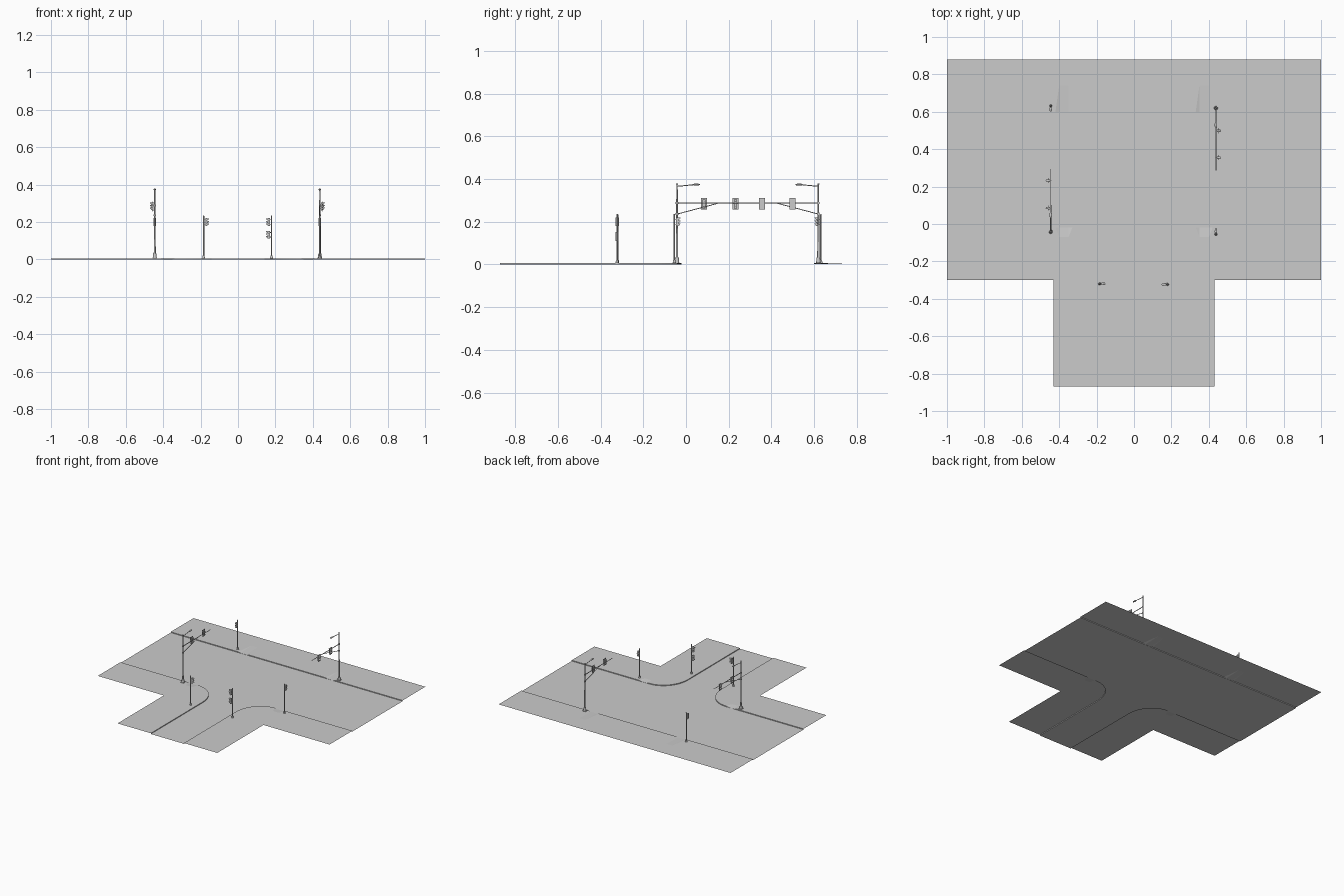
import bpy, bmesh, math
from mathutils import Vector, Matrix

if "Cube" in bpy.data.objects:
    bpy.data.objects.remove(bpy.data.objects["Cube"])

H = 0.006      # pavement height above the road


def finish(name, bm, smooth=False):
    me = bpy.data.meshes.new(name)
    bm.to_mesh(me)
    bm.free()
    ob = bpy.data.objects.new(name, me)
    bpy.context.collection.objects.link(ob)
    if smooth:
        bpy.context.view_layer.objects.active = ob
        ob.select_set(True)
        bpy.ops.object.shade_smooth_by_angle(angle=math.radians(40))
        ob.select_set(False)
    return ob


def sheet(name, faces):
    """Open surface from polygons, normals turned upward."""
    bm = bmesh.new()
    for pts in faces:
        f = bm.faces.new([bm.verts.new(p) for p in pts])
        f.normal_update()
        if f.normal.z < 0:
            f.normal_flip()
    bmesh.ops.triangulate(bm, faces=[f for f in bm.faces if len(f.verts) > 4])
    bmesh.ops.remove_doubles(bm, verts=bm.verts, dist=1e-5)
    return finish(name, bm)


def tube(bm, a, b, r1, r2=None, n=12):
    a, b = Vector(a), Vector(b)
    d = b - a
    m = Matrix.Translation((a + b) / 2) @ d.to_track_quat('Z', 'Y').to_matrix().to_4x4()
    bmesh.ops.create_cone(bm, cap_ends=True, segments=n, radius1=r1,
                          radius2=r1 if r2 is None else r2, depth=d.length, matrix=m)


def box(bm, c, s):
    bmesh.ops.create_cube(bm, size=1, matrix=Matrix.Translation(c) @ Matrix.Diagonal((*s, 1)))


def rect(x0, x1, y0, y1, z):
    return [(x0, y0, z), (x1, y0, z), (x1, y1, z), (x0, y1, z)]


def ramp(s, y, back):
    """Sloped kerb cut with two flared sides."""
    a, b, c, d = [(s * x, y) for x in (0.33, 0.35, 0.40, 0.42)]
    e, f = (s * 0.35, back, H), (s * 0.40, back, H)
    lo = 0.001
    return [[(*b, lo), (*c, lo), f, e], [(*a, H), (*b, lo), e], [(*c, lo), (*d, H), f]]


def kerb(path):
    return [[p, q, (q[0], q[1], 0), (p[0], p[1], 0)] for p, q in zip(path, path[1:])]


# Road surface and the two front pavements
N = 16
arc = [(0.33 - 0.187 * math.cos(t), -0.23 + 0.21 * math.sin(t))
       for t in [i * math.pi / 2 / N for i in range(N + 1)]]
edge = [(0.143, -0.87)] + arc
road = [(-x, y, 0) for x, y in reversed(edge)] + [(x, y, 0) for x, y in edge]
road = [(-1, -0.02, 0)] + road + [(1, -0.02, 0), (1, 0.6, 0), (-1, 0.6, 0)]
sheet("road", [road])

for s, side in ((-1, "left"), (1, "right")):
    outline = [(1, -0.3), (0.43, -0.3), (0.43, -0.87)] + edge + \
              [(0.35, -0.07), (0.40, -0.07), (0.42, -0.02), (1, -0.02)]
    sheet(f"{side}_pavement", [[(s * x, y, H) for x, y in outline]] + ramp(s, -0.02, -0.07))
    path = [(s * x, y, H) for x, y in edge]
    path += [(s * x, -0.02, z) for x, z in ((0.35, 0.001), (0.40, 0.001), (0.42, H), (1, H))]
    ob = sheet(f"{side}_kerb", kerb(path))

# Back pavement with two kerb cuts
half = [(0.33, 0.6), (0.35, 0.74), (0.40, 0.74), (0.42, 0.6), (1, 0.6), (1, 0.88)]
back = [(x, y, H) for x, y in half] + [(-x, y, H) for x, y in reversed(half)]
sheet("back_pavement", [back] + ramp(1, 0.6, 0.74) + ramp(-1, 0.6, 0.74))
hp = [(0.33, H), (0.35, 0.001), (0.40, 0.001), (0.42, H), (1, H)]
sheet("back_kerb", kerb([(-x, 0.6, z) for x, z in reversed(hp)] + [(x, 0.6, z) for x, z in hp]))

# Painted road markings
Z = 0.0004
stripes = []
for i in range(14):
    y = 0.01 + i * 0.042
    for s in (-1, 1):
        stripes.append(rect(s * 0.41, s * 0.33, y, y + 0.02, Z))
for i in range(6):
    x = -0.115 + i * 0.042
    stripes.append(rect(x, x + 0.02, -0.29, -0.22, Z))
sheet("crosswalk_stripes", stripes)
lanes = []
for s in (-1, 1):
    for y in (0.283, 0.293):
        lanes.append(rect(s * 0.47, s * 1.0, y, y + 0.004, Z))
    for i in range(4):
        x = 0.50 + i * 0.13
        for y in (0.134, 0.438):
            lanes.append(rect(s * x, s * (x + 0.06), y, y + 0.004, Z))
    lanes.append(rect(s * 0.003, s * 0.007, -0.87, -0.34, Z))
sheet("lane_lines", lanes)


def signal(name, loc, facing, plate=False):
    """Three-lamp head looking along local +x, bracket behind it."""
    bm = bmesh.new()
    box(bm, (0, 0, 0), (0.010, 0.014, 0.042))
    tube(bm, (-0.014, 0, 0.012), (-0.004, 0, 0.012), 0.0015, n=8)
    tube(bm, (-0.014, 0, -0.012), (-0.004, 0, -0.012), 0.0015, n=8)
    if plate:
        box(bm, (0.003, 0, 0), (0.0015, 0.028, 0.054))
    for z in (-0.0135, 0, 0.0135):
        tube(bm, (0.004, 0, z), (0.0062, 0, z), 0.0052)
        # hooded visor, open below
        rows = []
        for k in range(11):
            t = math.radians(-35 + 25 * k)
            y, w = 0.0062 * math.cos(t), 0.0062 * math.sin(t)
            reach = 0.010 + 0.007 * (math.sin(t) + 0.6) / 1.6
            rows.append((bm.verts.new((0.005, y, z + w)), bm.verts.new((reach, y, z + w))))
        for p, q in zip(rows, rows[1:]):
            bm.faces.new((p[0], q[0], q[1], p[1]))
    bm.transform(Matrix.Translation(loc) @ Matrix.Rotation(math.radians(facing), 4, 'Z'))
    finish(name, bm, True)


# Mast poles with signal arm, brace and street lamp
for name, x, y, d, heads in (("left", -0.445, -0.042, 1, (0.085, 0.232)),
                             ("right", 0.438, 0.62, -1, (0.498, 0.355))):
    bm = bmesh.new()
    box(bm, (x, y, H + 0.002), (0.024, 0.024, 0.004))
    tube(bm, (x, y, H), (x, y, 0.032), 0.0105, 0.0085)
    tube(bm, (x, y, 0.03), (x, y, 0.376), 0.0055, 0.0032)
    tube(bm, (x, y, 0.374), (x, y, 0.379), 0.0042)
    finish(f"{name}_mast_pole", bm, True)
    bm = bmesh.new()
    tube(bm, (x, y, 0.288), (x, y + d * 0.335, 0.288), 0.003, 0.002)
    tube(bm, (x, y, 0.236), (x, y + d * 0.19, 0.286), 0.002)
    for z in (0.236, 0.288):
        tube(bm, (x, y, z - 0.005), (x, y, z + 0.005), 0.0062)
    finish(f"{name}_signal_arm", bm, True)
    bm = bmesh.new()
    tube(bm, (x, y, 0.366), (x, y + d * 0.075, 0.373), 0.0022)
    m = Matrix.Translation((x, y + d * 0.09, 0.374)) @ Matrix.Diagonal((0.007, 0.018, 0.005, 1))
    bmesh.ops.create_uvsphere(bm, u_segments=16, v_segments=8, radius=1, matrix=m)
    finish(f"{name}_street_lamp", bm, True)
    for i, hy in enumerate(heads):
        signal(f"{name}_arm_signal_{i + 1}", (x - d * 0.010, hy, 0.284),
               180 if d > 0 else 0, True)

# Short roadside poles: position, facing angle, head heights
posts = (("back_left", -0.445, 0.632, -90, (0.2,)),
         ("front_right", 0.438, -0.055, 90, (0.2,)),
         ("stem_left", -0.184, -0.32, 0, (0.2,)),
         ("stem_right", 0.179, -0.323, 180, (0.2, 0.132)))
for name, x, y, ang, heights in posts:
    bm = bmesh.new()
    tube(bm, (x, y, H), (x, y, 0.02), 0.0075, 0.005)
    tube(bm, (x, y, H), (x, y, 0.232), 0.0036)
    tube(bm, (x, y, 0.231), (x, y, 0.236), 0.0044, 0.002)
    finish(f"{name}_post", bm, True)
    a = math.radians(ang)
    for i, z in enumerate(heights):
        signal(f"{name}_signal_{i + 1}", (x + 0.014 * math.cos(a), y + 0.014 * math.sin(a), z), ang)
